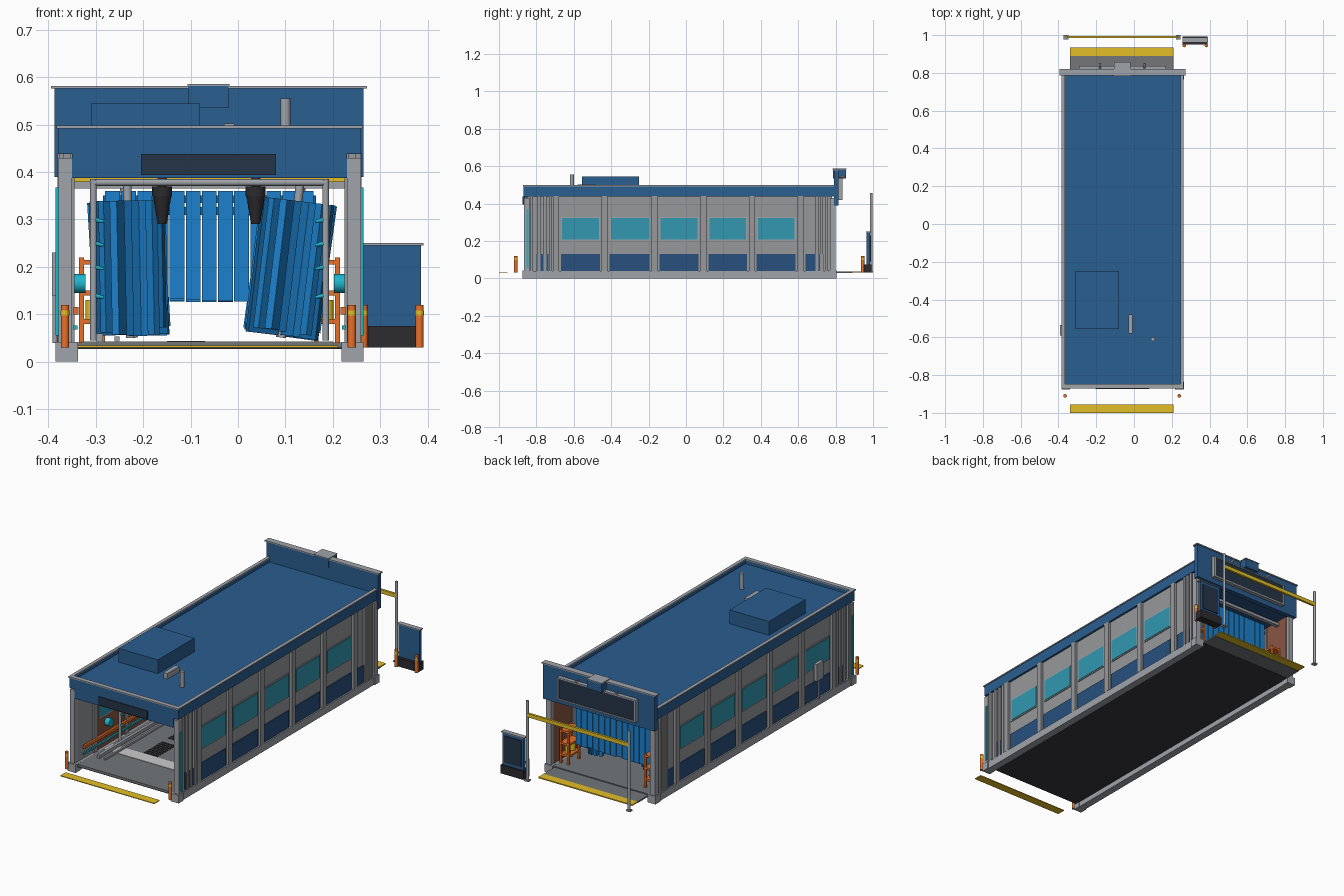
import bpy, bmesh, math, random
from mathutils import Matrix, Vector

if "Cube" in bpy.data.objects:
    bpy.data.objects.remove(bpy.data.objects["Cube"])

random.seed(4)
CX = -0.06  # centre line of the building


def mat(name, hexa):
    m = bpy.data.materials.new(name)
    c = [int(hexa[i:i + 2], 16) / 255 for i in (0, 2, 4)]
    m.diffuse_color = [v / 12.92 if v < .04 else ((v + .055) / 1.055) ** 2.4 for v in c] + [1]
    m.use_nodes = True
    m.node_tree.nodes["Principled BSDF"].inputs["Base Color"].default_value = m.diffuse_color
    return m


BLUE, NAVY = mat("blue", "2A5E90"), mat("navy", "28507F")
DARK, BLACK = mat("dark_panel", "263548"), mat("black", "2C2C30")
GLASS, CYAN = mat("glass", "3299B0"), mat("cyan", "1FB5CC")
YELLOW, ORANGE = mat("yellow", "E3BF26"), mat("orange", "E87028")
BRUSH, BRUSH2 = mat("brush_blue", "1C80CC"), mat("brush_dark", "14639F")
BROWN, WALL = mat("inner_wall", "8A5644"), mat("wall_grey", "97989B")
STEEL, FLOOR = mat("steel", "A0A4AA"), mat("floor_grey", "737679")
WHITE, UNDER = mat("white", "EDEDED"), mat("underside", "38383C")


def finish(name, bm, m):
    me = bpy.data.meshes.new(name)
    bm.to_mesh(me)
    bm.free()
    ob = bpy.data.objects.new(name, me)
    bpy.context.collection.objects.link(ob)
    if m:
        me.materials.append(m)
    return ob


def add_box(bm, x0, x1, y0, y1, z0, z1, rot=None):
    M = Matrix.Translation(((x0 + x1) / 2, (y0 + y1) / 2, (z0 + z1) / 2))
    M = M @ Matrix.Diagonal((abs(x1 - x0), abs(y1 - y0), abs(z1 - z0), 1))
    bmesh.ops.create_cube(bm, size=1, matrix=rot @ M if rot else M)


def boxes(name, items, m=None):
    bm = bmesh.new()
    for b in items:
        add_box(bm, *b)
    return finish(name, bm, m)


def box(name, *b, m=None):
    return boxes(name, [b], m)


def sides(d0, d1, *r):
    return [(CX + s * d0, CX + s * d1, *r) for s in (-1, 1)]


def rods(name, items, m=None, n=14):
    # each item: start, end, start radius, end radius
    bm = bmesh.new()
    for a, b, r0, r1 in items:
        a, b = Vector(a), Vector(b)
        M = Matrix.Translation((a + b) / 2) @ (b - a).to_track_quat('Z', 'Y').to_matrix().to_4x4()
        bmesh.ops.create_cone(bm, cap_ends=True, segments=n, radius1=r0, radius2=r1,
                              depth=(b - a).length, matrix=M)
    for f in bm.faces:
        f.smooth = len(f.verts) == 4
    for e in bm.edges:
        e.smooth = all(f.smooth for f in e.link_faces)
    return finish(name, bm, m)


# floor, base beams, ramps
box("floor_slab", -.34, .22, -.86, .80, .031, .041, m=FLOOR)
box("floor_underside", -.34, .22, -.86, .80, .027, .031, m=UNDER)
boxes("base_beams", sides(.28, .32, -.86, .80, 0, .04), STEEL)
boxes("corner_feet", sides(.278, .325, -.875, -.835, 0, .042) + sides(.278, .325, .765, .805, 0, .042), STEEL)
box("exit_ramp", -.34, .21, .80, .89, .028, .036, m=FLOOR)
boxes("yellow_threshold_strips", [(-.34, .21, .89, .935, .03, .036), (-.34, .21, -1, -.955, .03, .034)], YELLOW)
box("floor_stripe", -.33, .20, -.65, -.58, .041, .043, m=WHITE)
boxes("drain_grates", [(-.15, -.07, y + i * .02, y + i * .02 + .011, .041, .044)
                       for y in (-.57, -.37, -.13, .1, .35) for i in range(8)], BLACK)
boxes("conveyor_rail", [(-.30, -.285, -.75, .6, .043, .06), (-.26, -.25, -.75, .6, .043, .053)], STEEL)

# side walls: panels, pilasters, windows
bays = [-.695, -.435, -.168, .093, .352, .612]
boxes("side_walls", sides(.293, .308, -.85, .78, .04, .45), WALL)
boxes("inner_wall_lining", sides(.289, .293, -.70, .78, .042, .40), BROWN)
pil, win, frame, low = [], [], [], []
for y in bays:
    pil += sides(.285, .321, y - .016, y + .016, .04, .44)
for y0, y1 in zip(bays, bays[1:]):
    a, b = y0 + .027, y1 - .025
    win += sides(.286, .314, a + .006, b - .006, .208, .322)
    frame += sides(.287, .312, a, b, .202, .328)
    low += sides(.300, .313, y0 + .026, y1 - .026, .04, .13)
low += sides(.300, .313, -.80, -.735, .04, .13) + sides(.300, .313, .638, .735, .04, .13)
for y in (-.825, -.785, -.755, -.725, .70, .725, .75):
    pil += sides(.300, .318, y - .008, y + .008, .04, .44)
boxes("wall_pilasters", pil, WALL)
boxes("window_frames", frame, STEEL)
boxes("windows", win, GLASS)
boxes("lower_wall_panels", low, NAVY)
boxes("corner_posts", sides(.29, .319, -.865, -.838, .04, .43) + sides(.29, .319, .77, .80, .04, .43), STEEL)
boxes("corner_light_strips", sides(.318, .325, -.853, -.842, .055, .367), CYAN)
box("wall_control_box", -.392, -.375, -.59, -.535, .14, .23, m=STEEL)
rods("control_box_conduit", [((-.386, -.56, .04), (-.386, -.56, .14), .005, .005)], STEEL)

# roof, parapets, equipment
box("roof_slab", -.37, .25, -.855, .79, .445, .472, m=BLUE)
box("ceiling", -.345, .225, -.85, .785, .395, .40, m=NAVY)
boxes("parapet", sides(.308, .319, -.868, .79, .438, .492) + [(-.379, .259, -.868, -.852, .438, .492)], BLUE)
boxes("parapet_cap", sides(.305, .323, -.872, .79, .492, .498) + [(-.383, .263, -.872, -.848, .492, .498)], STEEL)
box("front_header", -.35, .23, -.866, -.845, .388, .44, m=BLUE)
box("front_sign_panel", -.205, .08, -.873, -.866, .394, .438, m=DARK)
box("roof_unit", -.31, -.08, -.555, -.25, .47, .545, m=BLUE)
box("roof_vent", -.03, -.007, -.58, -.48, .47, .502, m=STEEL)
rods("roof_pipe", [((.1, -.61, .47), (.1, -.61, .555), .011, .011)], STEEL)

# tall rear fascia with sign
box("rear_fascia", -.387, .265, .79, .815, .39, .576, m=BLUE)
box("rear_fascia_cap", -.394, .272, .786, .82, .576, .582, m=STEEL)
box("rear_sign_panel", -.28, .16, .815, .832, .425, .53, m=DARK)
boxes("rear_sign_frame", [(-.29, .17, .815, .836, .53, .537), (-.29, .17, .815, .836, .418, .425),
                          (-.29, -.28, .815, .836, .418, .537), (.16, .17, .815, .836, .418, .537)], STEEL)
box("rear_top_box", -.105, -.02, .785, .855, .535, .584, m=BLUE)
box("rear_top_box_lid", -.107, -.018, .783, .857, .582, .586, m=STEEL)
rods("sign_lamps", [((x, .815, .54), (x, .85, .548), .004, .006) for x in (-.18, .055)], STEEL)

# height barrier and bollards
rods("barrier_poles", [((x, .99, .035), (x, .99, .455), .007, .007) for x in (-.36, .235)], STEEL)
boxes("barrier_feet", [(x - .012, x + .012, .978, 1, .03, .037) for x in (-.36, .235)], STEEL)
box("barrier_bar", -.36, .235, .984, .996, .37, .39, m=YELLOW)
posts = [(-.365, -.91), (.24, -.91), (.265, .945), (.383, .945)]
rods("bollards", [((x, y, .03), (x, y, .12), .009, .009) for x, y in posts], ORANGE)
rods("bollard_bands", [((x, y, .098), (x, y, .108), .0095, .0095) for x, y in posts], YELLOW)

# freestanding menu board
box("kiosk_base", .257, .39, .95, .993, .03, .075, m=BLACK)
box("kiosk_board", .262, .386, .966, .984, .075, .245, m=BLUE)
box("kiosk_screen", .275, .373, .984, .988, .09, .23, m=DARK)
box("kiosk_cap", .257, .391, .962, .988, .245, .25, m=STEEL)

# wall guide rails and round sprayers
boxes("orange_guide_rails", sides(.276, .287, -.80, .25, .10, .115), ORANGE)
boxes("cyan_guide_pipes", sides(.279, .287, -.80, .25, .068, .076), CYAN)
rods("round_sprayers", [((CX + s * .288, -.60, .165), (CX + s * .262, -.60, .165), .02, .02)
                        for s in (-1, 1)], CYAN, 20)

# spray arches with nozzles
bars, noz = [], []
for y in (-.55, -.2):
    for s in (-1, 1):
        x = CX + s * .245
        bars.append(((x, y, .045), (x, y, .385), .007, .007))
        noz += [((x, y, z), (x - s * .022, y, z - .004), .006, .003) for z in (.14, .2, .25, .3)]
    bars.append(((CX - .245, y, .378), (CX + .245, y, .378), .007, .007))
rods("spray_arch_pipes", bars, STEEL)
rods("spray_nozzles", noz, CYAN, 8)

# side brushes: fins around a slightly tilted shaft
fins, fins2, shafts = bmesh.new(), bmesh.new(), []
for s, y, tilt in ((-1, .15, .02), (1, .15, .12), (-1, .55, .06), (1, .55, .14)):
    base = Matrix.Translation((CX + s * .17, y, .2)) @ Matrix.Rotation(s * tilt, 4, 'Y')
    for i in range(16):
        R = base @ Matrix.Rotation(i * math.tau / 16, 4, 'Z')
        add_box(fins2 if i % 3 == 0 else fins, .012, .08, -.008, .008,
                -.14 + random.uniform(-.008, .012), .14, R)
    shafts.append((base @ Vector((0, 0, -.15)), base @ Vector((0, 0, .18)), .009, .009))
finish("side_brush_fins", fins, BRUSH)
finish("side_brush_dark_fins", fins2, BRUSH2)
rods("side_brush_shafts", shafts, STEEL)

# hanging cloth curtains
strips = []
for y in (.36, .42, .64, .69):
    for i in range(13):
        x = CX - .22 + i * .034
        z = .13 + random.uniform(-.004, .004)
        strips.append((x, x + .031, y - .004, y + .004, z, .36))
boxes("curtain_strips", strips, BRUSH)
boxes("curtain_headers", [(CX - .225, CX + .225, y - .012, y + .012, z, z + .016)
                          for y in (.39, .665) for z in (.31, .335)], BRUSH2)
boxes("curtain_frame", [(CX - .285, CX + .285, y - .01, y + .01, .365, .38) for y in (.33, .61, .72)], STEEL)

# ceiling blowers, ribbed and tapered
blow = []
for x in (-.16, .037):
    blow.append(((x, .0, .35), (x, .0, .37), .021, .021))
    blow += [((x, .0, .35 - i * .012), (x, .0, .338 - i * .012), .02 - i * .002, .017 - i * .002) for i in range(5)]
    blow.append(((x, .0, .37), (x, .0, .396), .01, .01))
rods("ceiling_blowers", blow, BLACK, 16)

# orange equipment racks near the exit
rack = []
for s in (-1, 1):
    for d in (.225, .27):
        for y in (.66, .745):
            rack.append((CX + s * d - .005, CX + s * d + .005, y - .005, y + .005, .04, .22))
    for z in (.08, .14, .205):
        rack.append((CX + s * .22, CX + s * .275, .655, .75, z, z + .01))
boxes("equipment_racks", rack, ORANGE)
rods("rack_canisters", [((CX + s * .248, y, .09), (CX + s * .248, y, .13), .014, .014)
                        for s in (-1, 1) for y in (.68, .72)], YELLOW)
